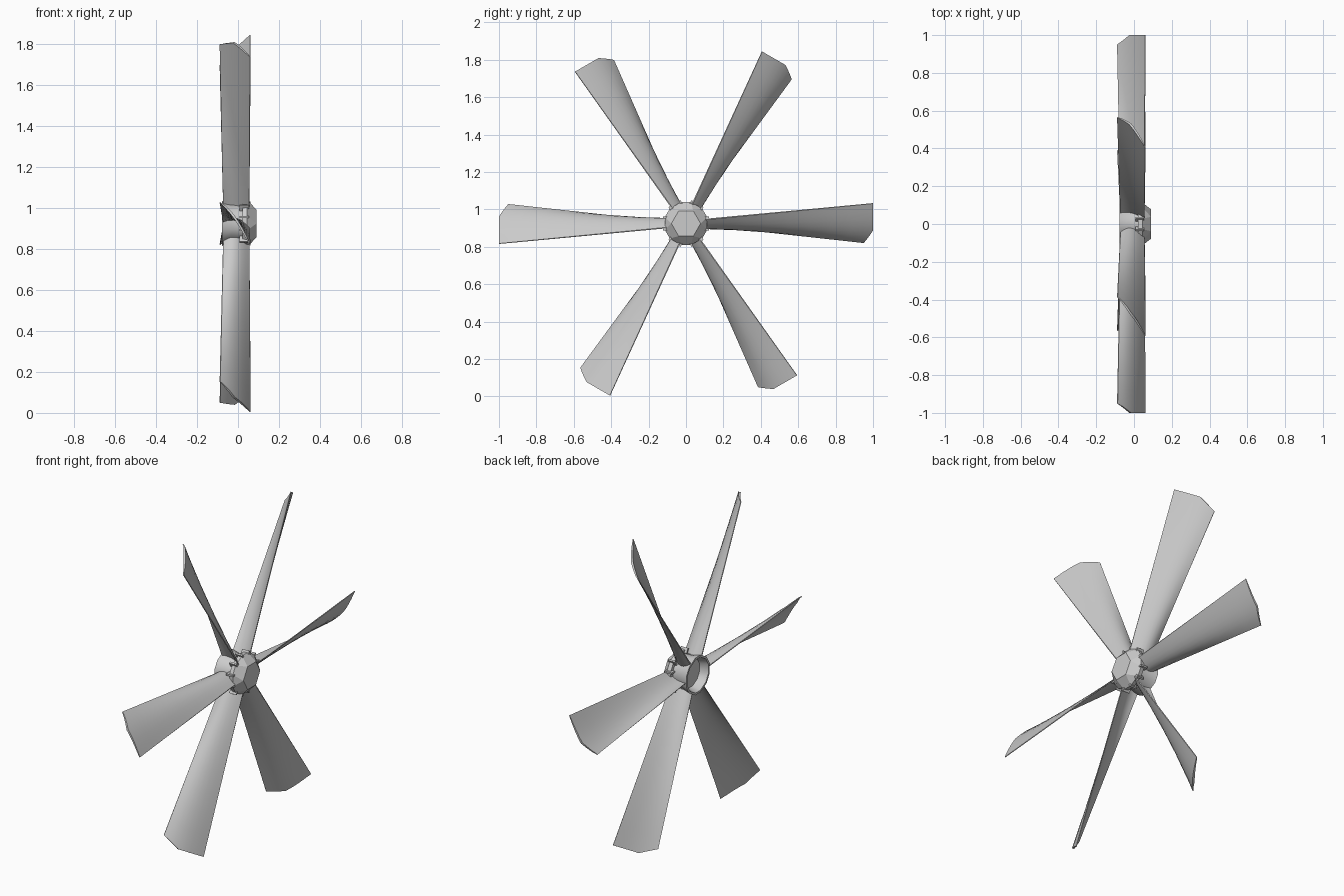
import bpy, bmesh, math
from mathutils import Vector, Matrix

if "Cube" in bpy.data.objects:
    bpy.data.objects.remove(bpy.data.objects["Cube"])

CENTRE_Z = 0.924
grey = bpy.data.materials.new("plain grey")
grey.use_nodes = True
grey.diffuse_color = (0.6, 0.6, 0.6, 1)
grey.node_tree.nodes["Principled BSDF"].inputs["Base Color"].default_value = grey.diffuse_color


def finish(name, bm, smooth_angle=None):
    bmesh.ops.recalc_face_normals(bm, faces=bm.faces)
    mesh = bpy.data.meshes.new(name)
    bm.to_mesh(mesh)
    bm.free()
    mesh.materials.append(grey)
    ob = bpy.data.objects.new(name, mesh)
    bpy.context.collection.objects.link(ob)
    ob.location.z = CENTRE_Z
    if smooth_angle:
        bpy.ops.object.select_all(action="DESELECT")
        ob.select_set(True)
        bpy.context.view_layer.objects.active = ob
        bpy.ops.object.shade_smooth_by_angle(angle=math.radians(smooth_angle))
    return ob


def chord_point(start, end, camber, thick, u, side):
    """Point (x, tangent) on a bowed, thin blade section."""
    a, b = Vector(start), Vector(end)
    d = (b - a).normalized()
    normal = Vector((d.y, -d.x))
    bow = math.sin(math.pi * u ** 0.8)
    half = thick * (0.35 + 0.65 * bow) / 2
    return a.lerp(b, u) + normal * (camber * bow + side * half)


# Twisted, widening blades with a clipped trailing tip corner
US = [0, 0.12, 0.25, 0.37, 0.5, 0.65, 0.8, 0.9, 1]
LOOP = [(u, 1) for u in US] + [(u, -1) for u in reversed(US)]
STEPS = 8


def blade(index):
    bm = bmesh.new()
    rings = []
    for k in range(STEPS + 1):
        s = k / STEPS
        ring = []
        for u, side in LOOP:
            root = chord_point((-0.072, -0.008), (0.055, 0.022), 0.026, 0.016, u, side)
            tip = chord_point((-0.088, -0.103), (0.06, 0.108), 0.016, 0.012, u, side)
            p = root.lerp(tip, s)
            reach = 0.95 + 0.05 * min(1, u / 0.37)
            ring.append(bm.verts.new((p.x, 0.095 + (reach - 0.095) * s, p.y)))
        rings.append(ring)
    n = len(LOOP)
    for a, b in zip(rings, rings[1:]):
        for i in range(n):
            j = (i + 1) % n
            bm.faces.new((a[i], a[j], b[j], b[i]))
    m = len(US)
    for ring in (rings[0], rings[-1]):
        for i in range(m - 1):
            bm.faces.new((ring[i], ring[i + 1], ring[n - 2 - i], ring[n - 1 - i]))
    bm.transform(Matrix.Rotation(index * math.pi / 3, 4, "X"))
    finish(f"blade_{index + 1}", bm, 35)


for i in range(6):
    blade(i)


def ring_of(bm, x, radius, spread):
    """Ring of corners paired around each blade direction (single when spread is 0)."""
    out = []
    for i in range(6):
        for sign in ((-1, 1) if spread else (0,)):
            a = math.radians(60 * i + sign * spread)
            out.append(bm.verts.new((x, radius * math.cos(a), radius * math.sin(a))))
    return out


def bridge(bm, a, b):
    for i in range(len(a)):
        j = (i + 1) % len(a)
        bm.faces.new((a[i], a[j], b[j], b[i]))


# Faceted front cap: hexagon, corner triangles and edge trapezoids
bm = bmesh.new()
front = ring_of(bm, 0.09, 0.078, 0)
rim = ring_of(bm, 0.045, 0.118, 17)
back = ring_of(bm, 0.022, 0.116, 17)
bm.faces.new(front)
for i in range(6):
    j = (i + 1) % 6
    bm.faces.new((front[i], rim[2 * i], rim[2 * i + 1]))
    bm.faces.new((front[i], rim[2 * i + 1], rim[2 * j], front[j]))
bridge(bm, rim, back)
bm.faces.new(back)
finish("hub_cap", bm)

# Rear hub body with a hollow back
bm = bmesh.new()
profile = [(0.03, 0.095), (-0.03, 0.098), (-0.078, 0.112), (-0.078, 0.1), (-0.03, 0.085)]
rings = [ring_of(bm, x, r, 17) for x, r in profile]
for a, b in zip(rings, rings[1:]):
    bridge(bm, a, b)
bm.faces.new(rings[0])
bm.faces.new(rings[-1])
finish("hub_body", bm, 40)

# Small clamp tabs on both sides of each blade root
bm = bmesh.new()
for i in range(6):
    for sign in (-1, 1):
        place = (Matrix.Rotation(i * math.pi / 3, 4, "X")
                 @ Matrix.Translation((0.03, 0.108, sign * 0.032))
                 @ Matrix.Diagonal((0.045, 0.03, 0.01, 1)))
        bmesh.ops.create_cube(bm, size=1, matrix=place)
finish("root_clamps", bm)
